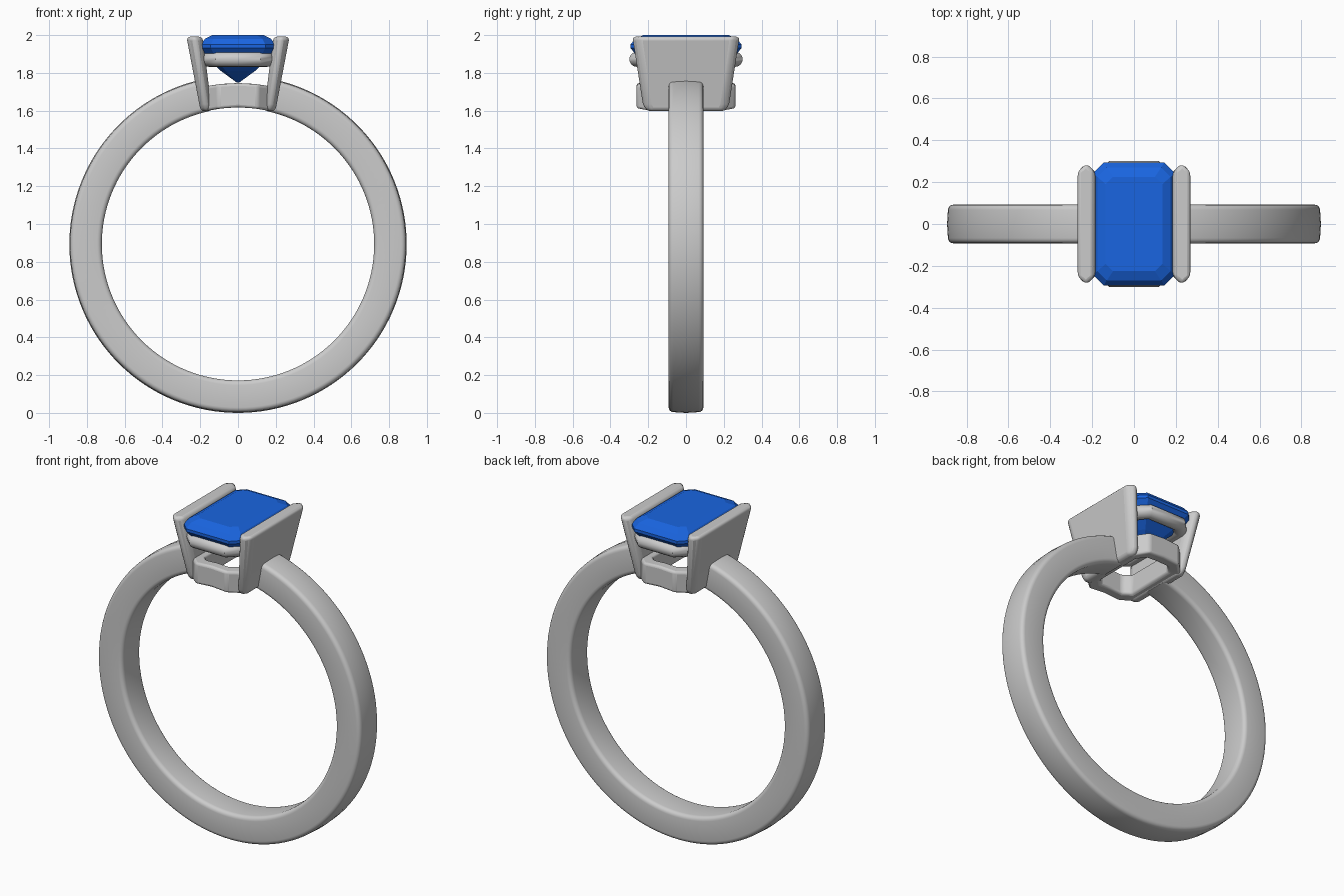
import bpy, bmesh
from math import sin, cos, pi, sqrt

if "Cube" in bpy.data.objects:
    bpy.data.objects.remove(bpy.data.objects["Cube"])

CZ = 0.893  # height of the band centre


def octagon(a, b, c, z):
    """Rectangle of half size a x b with corners cut by c, plus mid points on the ends."""
    return [(a, -b + c, z), (a, b - c, z), (a - c, b, z), (0, b, z), (-a + c, b, z),
            (-a, b - c, z), (-a, -b + c, z), (-a + c, -b, z), (0, -b, z), (a - c, -b, z)]


def loft(name, loops, closed=False, bevel=0.0, segments=3, smooth=True):
    """Skin a list of point loops; closed joins last to first, otherwise ends are capped."""
    bm = bmesh.new()
    rows = [[bm.verts.new(p) for p in loop] for loop in loops]
    n = len(rows[0])
    for i in range(len(rows) if closed else len(rows) - 1):
        r, s = rows[i], rows[(i + 1) % len(rows)]
        for j in range(n):
            k = (j + 1) % n
            bm.faces.new((r[j], r[k], s[k], s[j]))
    if not closed:
        bm.faces.new(rows[0][::-1])
        bm.faces.new(rows[-1])
    bmesh.ops.remove_doubles(bm, verts=bm.verts, dist=1e-5)
    bmesh.ops.recalc_face_normals(bm, faces=bm.faces)
    mesh = bpy.data.meshes.new(name)
    bm.to_mesh(mesh)
    bm.free()
    ob = bpy.data.objects.new(name, mesh)
    bpy.context.collection.objects.link(ob)
    if bevel:
        m = ob.modifiers.new("Bevel", 'BEVEL')
        m.width, m.segments, m.limit_method = bevel, segments, 'ANGLE'
        m.angle_limit = 0.4
    if smooth:
        bpy.context.view_layer.objects.active = ob
        ob.select_set(True)
        bpy.ops.object.shade_smooth_by_angle(angle=0.7)
        ob.select_set(False)
    return ob


# Band: rounded rectangular section swept around, open under the setting
section = []
for cy, cr, start in [(1, 1, 0), (-1, 1, 1), (-1, -1, 2), (1, -1, 3)]:
    rad = 0.025
    for k in range(5):
        t = (start + k / 4) * pi / 2
        section.append((cy * (0.092 - rad) + rad * cos(t),
                        0.805 + cr * (0.084 - rad) + rad * sin(t)))
    if cr > 0 and cy > 0:
        section.append((0, 0.893))  # slight dome on the outside
gap, steps = 0.21, 120
band = []
for i in range(steps + 1):
    t = gap + (2 * pi - 2 * gap) * i / steps
    band.append([(r * sin(t), y, CZ + r * cos(t)) for y, r in section])
loft("band", band)

# Side panels: leaning plates with pointed ends, mirrored


def panel_loop(x0, x1, y, tip, z):
    xm = (x0 + x1) / 2
    return [(x1, -y + tip, z), (x1, y - tip, z), (xm, y, z),
            (x0, y - tip, z), (x0, -y + tip, z), (xm, -y, z)]


panel = loft("side_panels", [panel_loop(0.138, 0.198, 0.215, 0.03, 1.597),
                             panel_loop(0.142, 0.205, 0.238, 0.035, 1.635),
                             panel_loop(0.188, 0.273, 0.293, 0.04, 1.992)],
             bevel=0.02)
panel.modifiers.new("Mirror", 'MIRROR')

# Upper rail: round wire frame under the stone
rail = []
for i in range(16):
    t = 2 * pi * i / 16
    d = 0.04 * cos(t)
    rail.append(octagon(0.153 + d, 0.26 + d, 0.05 + 0.586 * d, 1.872 + 0.04 * sin(t)))
loft("upper_rail", rail, closed=True)

# Lower rail: flat-sided frame that follows the curve of the finger hole
lower = []
for a, b, c, r in [(0.18, 0.262, 0.075, 0.725), (0.18, 0.262, 0.075, 0.853),
                   (0.115, 0.195, 0.04, 0.853), (0.115, 0.195, 0.04, 0.725)]:
    lower.append([(x, y, CZ + sqrt(r * r - x * x)) for x, y, _ in octagon(a, b, c, 0)])
loft("lower_rail", lower, closed=True, bevel=0.014)

# Stone: step-cut gem, flat facets down to a keel
stone = loft("stone", [octagon(0.135, 0.225, 0.035, 2.0),
                       octagon(0.175, 0.27, 0.045, 1.98),
                       octagon(0.197, 0.294, 0.052, 1.95),
                       octagon(0.197, 0.294, 0.052, 1.932),
                       octagon(0.155, 0.245, 0.042, 1.87),
                       octagon(0.09, 0.175, 0.025, 1.81),
                       octagon(0.008, 0.09, 0.003, 1.75)], smooth=False)
blue = bpy.data.materials.new("blue_gem")
blue.diffuse_color = (0.01, 0.13, 0.75, 1)
blue.use_nodes = True
blue.node_tree.nodes["Principled BSDF"].inputs["Base Color"].default_value = blue.diffuse_color
stone.data.materials.append(blue)
